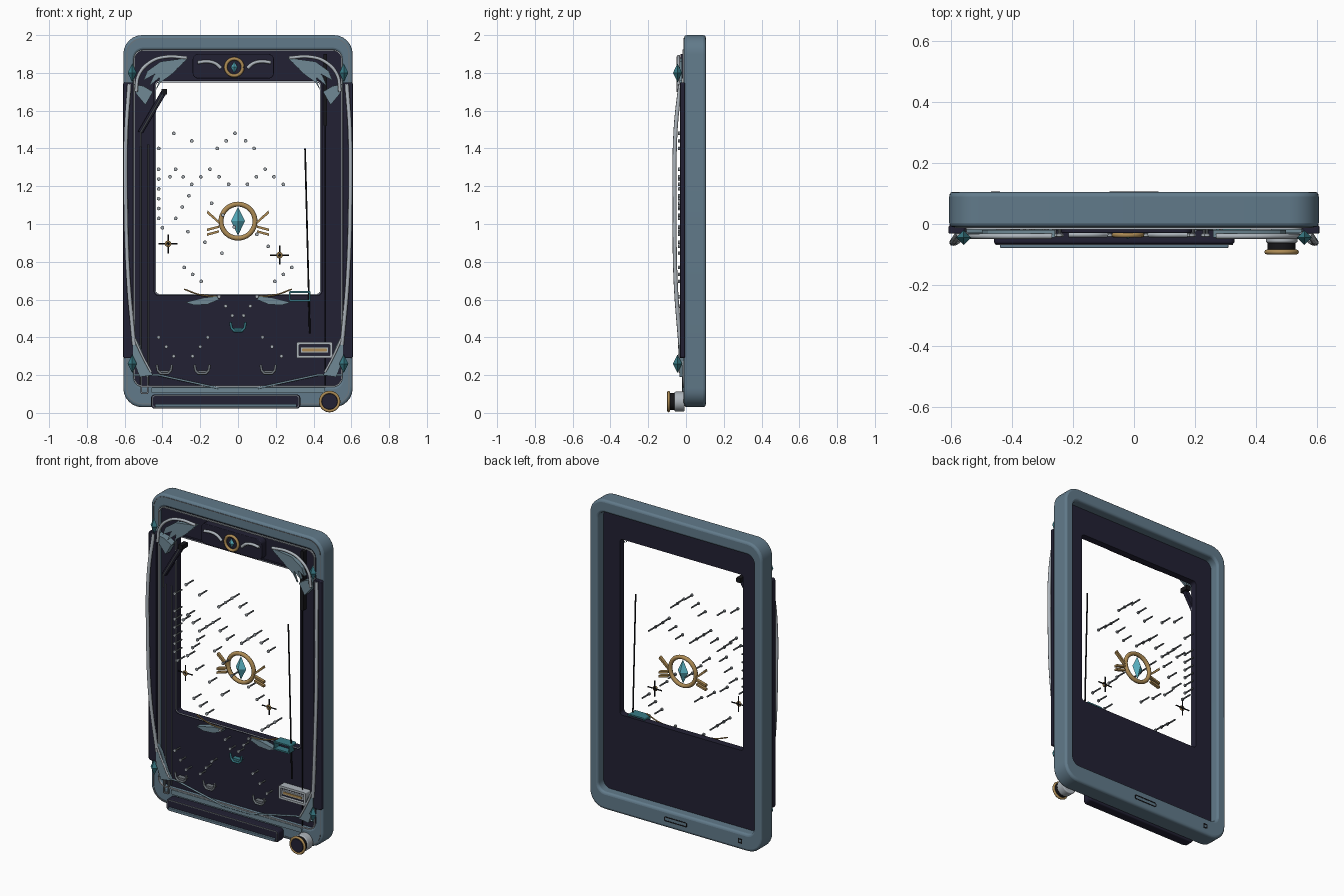
import bpy, bmesh, math
from mathutils import Vector, Matrix

if "Cube" in bpy.data.objects:
    bpy.data.objects.remove(bpy.data.objects["Cube"])


def material(name, r, g, b):
    m = bpy.data.materials.new(name)
    m.use_nodes = True
    m.diffuse_color = (r, g, b, 1)
    m.node_tree.nodes["Principled BSDF"].inputs["Base Color"].default_value = (r, g, b, 1)
    return m


BLUE = material("slate blue", .12, .195, .255)
NAVY = material("dark navy", .016, .015, .034)
SILVER = material("silver", .42, .46, .50)
STEEL = material("steel grey", .16, .18, .2)
GOLD = material("gold", .42, .26, .09)
TEAL = material("crystal teal", .1, .45, .55)
DEEP = material("deep teal", .04, .2, .24)
BLACK = material("black", .008, .008, .01)
FEATHER = material("feather grey", .16, .25, .3)
SIDES = ((1, "left"), (-1, "right"))


def finish(name, bm, mat, bevel=0):
    bmesh.ops.recalc_face_normals(bm, faces=bm.faces)
    me = bpy.data.meshes.new(name)
    bm.to_mesh(me)
    bm.free()
    me.materials.append(mat)
    ob = bpy.data.objects.new(name, me)
    bpy.context.collection.objects.link(ob)
    if bevel:
        mod = ob.modifiers.new("Bevel", "BEVEL")
        mod.width, mod.segments, mod.limit_method = bevel, 3, "ANGLE"
    return ob


def rounded(x0, x1, z0, z1, r, n=6):
    """Rounded rectangle outline in the xz plane."""
    pts = []
    for k, (cx, cz) in enumerate(((x1 - r, z1 - r), (x0 + r, z1 - r), (x0 + r, z0 + r), (x1 - r, z0 + r))):
        for i in range(n + 1):
            a = math.pi / 2 * (k + i / n)
            pts.append((cx + r * math.cos(a), cz + r * math.sin(a)))
    return pts


def prism(name, outline, y0, y1, mat, hole=None, bevel=0):
    """Extrude an xz outline along y, optionally with a matching hole outline."""
    bm = bmesh.new()
    loops = [[bm.verts.new((x, y, z)) for x, z in o]
             for o in ([outline, hole] if hole else [outline]) for y in (y0, y1)]

    def bridge(a, b):
        for i in range(len(a)):
            j = (i + 1) % len(a)
            bm.faces.new((a[i], a[j], b[j], b[i]))
    bridge(loops[0], loops[1])
    if hole:
        bridge(loops[2], loops[3])
        bridge(loops[0], loops[2])
        bridge(loops[1], loops[3])
    else:
        bm.faces.new(loops[0])
        bm.faces.new(loops[1])
    return finish(name, bm, mat, bevel)


def ring_plate(name, rect, r, w, y0, y1, mat, bevel=0):
    x0, x1, z0, z1 = rect
    return prism(name, rounded(x0, x1, z0, z1, r), y0, y1, mat,
                 rounded(x0 + w, x1 - w, z0 + w, z1 - w, max(r - w, .002)), bevel)


def disc(name, x, z, r, y0, y1, mat, bevel=0, n=32):
    pts = [(x + r * math.cos(math.tau * i / n), z + r * math.sin(math.tau * i / n)) for i in range(n)]
    return prism(name, pts, y0, y1, mat, None, bevel)


def tube(name, pts, r, mat, smooth=True):
    cu = bpy.data.curves.new(name, "CURVE")
    cu.dimensions, cu.bevel_depth, cu.bevel_resolution = "3D", r, 2
    cu.use_fill_caps, cu.resolution_u = True, 8
    sp = cu.splines.new("BEZIER" if smooth else "POLY")
    if smooth:
        sp.bezier_points.add(len(pts) - 1)
        for p, co in zip(sp.bezier_points, pts):
            p.co = co
            p.handle_left_type = p.handle_right_type = "AUTO"
    else:
        sp.points.add(len(pts) - 1)
        for p, co in zip(sp.points, pts):
            p.co = (*co, 1)
    cu.materials.append(mat)
    ob = bpy.data.objects.new(name, cu)
    bpy.context.collection.objects.link(ob)


def hoop(name, x, y, z, r, thick, mat):
    tube(name, [(x + r * math.cos(math.tau * i / 48), y, z + r * math.sin(math.tau * i / 48))
                for i in range(49)], thick, mat, False)


def crystal(name, x, y, z, w, d, h, mat=TEAL):
    """Four-sided double-pointed gem."""
    bm = bmesh.new()
    bmesh.ops.create_cone(bm, segments=4, radius1=1, radius2=0, depth=1,
                          matrix=Matrix.Translation((0, 0, .5)))
    bmesh.ops.delete(bm, geom=[f for f in bm.faces if len(f.verts) == 4], context="FACES_ONLY")
    top = bm.verts[:]
    low = bmesh.ops.duplicate(bm, geom=bm.verts[:] + bm.edges[:] + bm.faces[:])["geom"]
    for v in low:
        if isinstance(v, bmesh.types.BMVert):
            v.co.z *= -1
    bmesh.ops.remove_doubles(bm, verts=bm.verts, dist=.001)
    for v in bm.verts:
        v.co = Vector((x + v.co.x * w, y + v.co.y * d, z + v.co.z * h))
    return finish(name, bm, mat)


# Case frame and recessed board with its window
prism("case_frame", rounded(-.607, .607, .03, 2, .1), -.01, .105, BLUE,
      rounded(-.55, .55, .14, 1.92, .05), .014)
prism("board", rounded(-.555, .555, .135, 1.925, .05), .015, .045, NAVY, rounded(-.435, .435, .63, 1.75, .02))
ring_plate("window_bezel", (-.447, .447, .618, 1.762), .03, .012, .002, .015, NAVY)
ring_plate("window_line", (-.44, .44, .625, 1.757), .025, .004, 0, .015, SILVER)
ring_plate("case_trim", (-.553, .553, .137, 1.923), .05, .007, -.018, -.008, SILVER)
ring_plate("outer_trim", (-.59, .59, .045, 1.985), .085, .004, -.013, -.008, STEEL)

# Back slot and small socket
ring_plate("back_slot", (-.08, .08, .07, .1), .008, .006, .1, .107, BLACK)
ring_plate("back_socket", (-.47, -.44, .07, .1), .004, .007, .1, .107, BLACK)

# Side grips, bowed bars, corner wings and gems
for s, side in SIDES:
    x0, x1 = sorted((s * .553, s * .609))
    prism(side + "_grip", rounded(x0, x1, .29, 1.75, .012), -.032, -.005, NAVY, None, .004)
    tube(side + "_bowed_bar", [(s * x, y, z) for x, y, z in (
        (.575, -.03, 1.74), (.592, -.055, 1.5), (.594, -.06, 1.1), (.58, -.055, .7), (.55, -.03, .36))], .011, SILVER)
    for i in range(3):
        t = i * .03
        prism(f"{side}_upper_feather_{i}", [(s * x, z - t) for x, z in (
            (.5 - t, 1.76), (.48 - t, 1.81), (.41, 1.86), (.26 + t, 1.88), (.3 + t, 1.845), (.41, 1.81))],
            -.045 + i * .006, -.02, FEATHER)
    prism(side + "_upper_wing_tip", [(s * x, z) for x, z in ((.55, 1.74), (.54, 1.69), (.49, 1.63),
          (.45, 1.7), (.5, 1.73))], -.03, .015, FEATHER)
    tube(side + "_upper_wing_edge", [(s * x, -.04, z) for x, z in (
        (.54, 1.7), (.525, 1.79), (.46, 1.86), (.38, 1.885), (.27, 1.88))], .009, SILVER)
    prism(side + "_lower_wing", [(s * x, z) for x, z in ((.555, .42), (.52, .36), (.48, .25),
          (.45, .2), (.52, .19), (.555, .28))], -.035, -.01, FEATHER)
    tube(side + "_lower_wing_edge", [(s * x, -.035, z) for x, z in (
        (.55, .4), (.51, .31), (.46, .215))], .006, SILVER)
    for z in (1.8, .26):
        crystal(f"{side}_corner_gem_{z}", s * .56, -.045, z, .024, .024, .05, DEEP)
    # Lower apron trim, wing deflectors and guide wires
    tube(side + "_apron_trim", [(s * x, -.015, z) for x, z in ((.55, .2), (.42, .2), (.1, .13), (0, .13))],
         .006, FEATHER, False)
    prism(side + "_deflector", [(s * x, z) for x, z in ((.28, .585), (.23, .57), (.16, .575), (.1, .6),
          (.11, .617), (.18, .61))], -.02, .015, FEATHER)
    tube(side + "_guide_wire", [(s * x, -.01, z) for x, z in ((.285, .655), (.2, .625), (.1, .615))], .004, GOLD)
prism("apron_lip", rounded(-.46, .46, .105, .135, .01), -.018, -.005, FEATHER)

# Top emblem
prism("emblem_plaque", rounded(-.24, .19, 1.77, 1.9, .03), -.03, .015, NAVY, None, .004)
hoop("emblem_ring", -.02, -.036, 1.83, .045, .009, GOLD)
crystal("emblem_gem", -.02, -.036, 1.83, .018, .014, .03)
for s, side in SIDES:
    tube(side + "_emblem_wing", [(-.02 + s * x, -.035, z) for x, z in (
        (.07, 1.825), (.1, 1.85), (.14, 1.86), (.195, 1.855))], .009, SILVER)

# Central ring with gem and feather strips
hoop("centre_ring", 0, .03, 1.015, .09, .013, GOLD)
crystal("centre_gem", 0, .03, 1.015, .037, .03, .075)
for s, side in SIDES:
    for i in range(3):
        z = 1.005 - i * .025
        prism(f"{side}_centre_feather_{i}", [(s * x, z + dz) for x, dz in (
            (.098, -.006), (.165 - i * .01, .022 - i * .034 + .03), (.16 - i * .01, .036 - i * .034 + .03),
            (.098, .008))] if i == 0 else [(s * x, z + dz) for x, dz in (
                (.1, 0), (.165, -.018), (.165, -.005), (.1, .012))], .02, .04, GOLD)

# Pins in straight rows: start x, start z, step x, step z, count
ROWS = ((-.42, 1.4, .08, .08, 2), (-.245, 1.44, 0, 0, 1), (-.11, 1.4, .047, .04, 3), (.04, 1.44, .045, -.04, 2),
        (-.42, 1.29, 0, -.052, 6), (-.33, 1.29, -.03, -.04, 2), (-.29, 1.25, .047, -.042, 1),
        (-.245, 1.21, .048, .04, 3), (-.1, 1.25, .05, -.04, 2), (.05, 1.21, .047, .04, 3), (.19, 1.25, .05, -.04, 2),
        (-.26, 1.15, -.035, -.06, 3), (-.14, 1.11, .06, -.063, 3), (.1, .945, .06, -.063, 2),
        (-.265, .96, .09, -.057, 3), (-.4, .98, 0, 0, 1), (-.285, .77, .045, -.037, 3), (.285, .77, -.045, -.037, 3),
        (-.1, .615, .035, -.05, 3), (.1, .615, -.035, -.05, 3), (-.42, .4, .04, -.05, 3), (-.16, .4, -.04, -.05, 3),
        (.13, .4, .05, -.05, 3))
for k, (x, z, dx, dz, n) in enumerate(ROWS):
    for i in range(n):
        disc(f"pin_{k}_{i}", x + dx * i, z + dz * i, .005, -.036, .035, STEEL, 0, 8)
        disc(f"pin_head_{k}_{i}", x + dx * i, z + dz * i, .01, -.042, -.032, SILVER, .003, 10)

# Spinners
for k, (x, z) in enumerate(((-.37, .895), (.22, .835))):
    for a, (dx, dz) in enumerate(((.05, 0), (0, .05))):
        tube(f"spinner_{k}_blade_{a}", [(x - dx, 0, z - dz), (x + dx, 0, z + dz)], .004, BLACK, False)
    hoop(f"spinner_{k}_hub", x, -.004, z, .012, .005, GOLD)

# Catch pockets
for k, (x, z, mat) in enumerate(((-.39, .23, STEEL), (-.19, .23, STEEL), (.16, .23, STEEL), (0, .455, DEEP))):
    cup = [(-.04, .025), (-.035, -.005), (-.02, -.022), (.02, -.022), (.035, -.005), (.04, .025)]
    tube(f"pocket_{k}", [(x + u, -.02, z + v) for u, v in cup], .007, mat, False)
    prism(f"pocket_{k}_base", [(x + u * .9, z + v * .9) for u, v in cup[1:-1]], -.015, .015, mat)

# Side lane lines, rods and upper launch arm
for k, x in enumerate((-.515, -.475)):
    tube(f"lane_line_{k}", [(x, .008, .15), (x, .008, 1.42)], .004, STEEL, False)
tube("long_rod", [(.355, 0, 1.4), (.38, 0, .42)], .0045, BLACK, False)
tube("lane_rod", [(.46, -.005, 1.9), (.46, -.005, .12)], .003, BLACK, False)
prism("lane_guide", rounded(.452, .472, 1.52, 1.9, .005), -.015, .015, BLACK)
prism("launch_arm", [(-.4, 1.715), (-.38, 1.69), (-.505, 1.48), (-.53, 1.49)], -.015, .01, NAVY, None, .003)
tube("launch_arm_edge", [(-.39, -.018, 1.70), (-.515, -.018, 1.485), (-.515, -.018, 1.41)], .004, STEEL, False)
prism("launch_arm_head", rounded(-.405, -.375, 1.685, 1.715, .004), -.025, .03, BLACK)

# Gate box, display box and small left latch
ring_plate("gate_box", (.27, .385, .59, .645), .008, .009, -.03, .035, DEEP)
ring_plate("display_frame", (.31, .5, .29, .375), .008, .014, -.035, .015, SILVER)
prism("display_back", rounded(.32, .49, .3, .365, .004), -.015, .015, NAVY)
prism("display_bar", rounded(.33, .48, .318, .348, .004), -.028, -.012, SILVER)
prism("display_inlay", rounded(.34, .47, .326, .34, .003), -.032, -.02, GOLD)
ring_plate("latch", (-.515, -.475, .1, .2), .006, .008, -.022, -.008, STEEL)

# Front tray and knob
prism("tray", rounded(-.46, .33, .022, .098, .02), -.066, -.008, NAVY, None, .008)
ring_plate("tray_rim", (-.455, .325, .026, .094), .018, .005, -.069, -.06, STEEL)
prism("tray_strip", rounded(-.44, .31, .03, .048, .006), -.079, -.06, BLUE, None, .003)
disc("knob_collar", .485, .06, .052, -.062, -.008, SILVER, .006)
disc("knob_body", .485, .06, .046, -.092, -.05, BLACK, .004)
hoop("knob_ring", .485, -.092, .06, .049, .008, GOLD)
disc("knob_cap", .485, .06, .042, -.1, -.09, NAVY, .003)

# Smooth curved surfaces, keep edges sharp
for ob in bpy.context.collection.objects:
    if ob.type == "MESH":
        ob.select_set(True)
        bpy.context.view_layer.objects.active = ob
bpy.ops.object.shade_smooth_by_angle(angle=math.radians(30))
